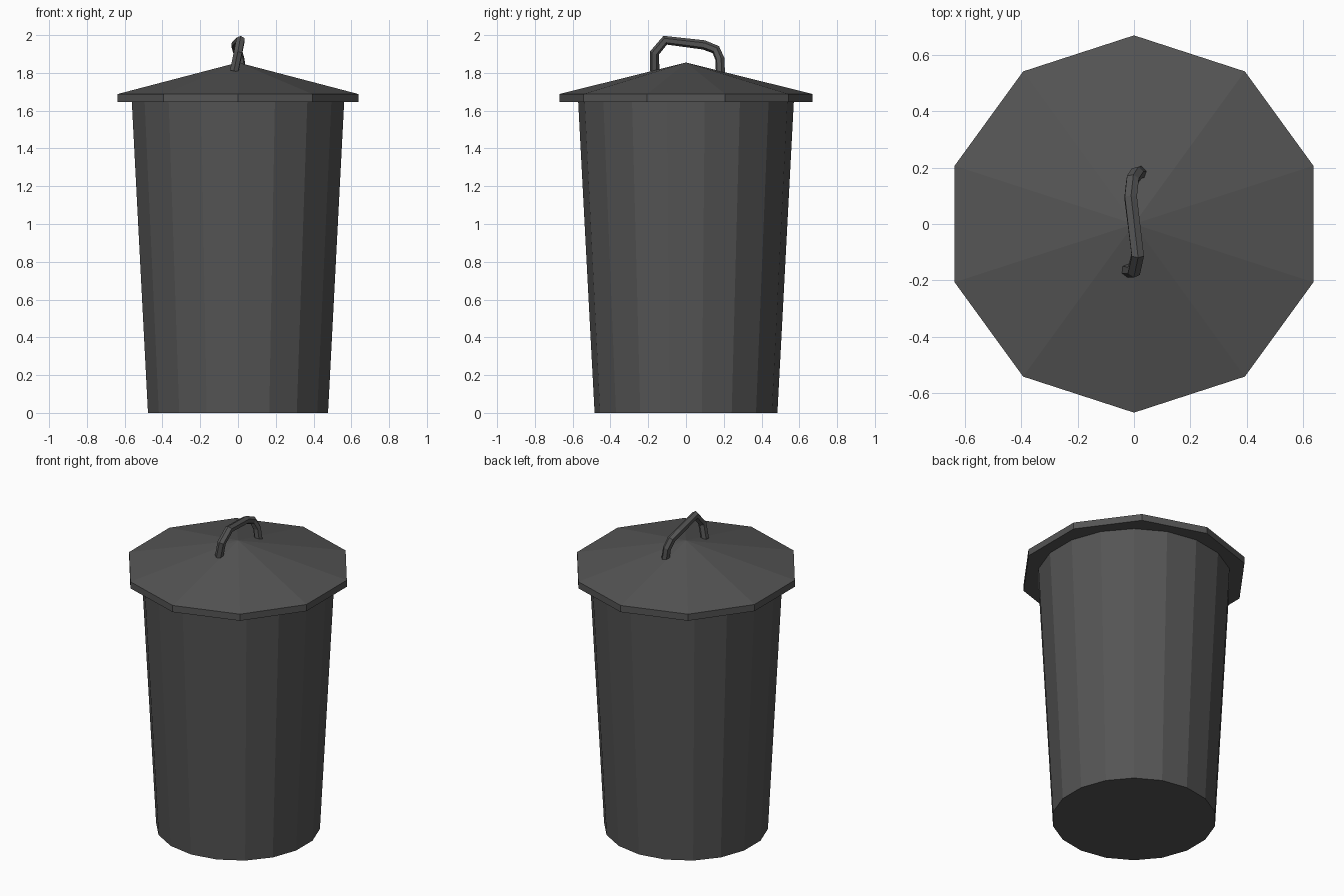
import bpy, bmesh
from math import sin, cos, tau

if "Cube" in bpy.data.objects:
    bpy.data.objects.remove(bpy.data.objects["Cube"])

mat = bpy.data.materials.new("dark_grey")
mat.diffuse_color = (0.09, 0.09, 0.09, 1)
mat.use_nodes = True
mat.node_tree.nodes["Principled BSDF"].inputs["Base Color"].default_value = mat.diffuse_color


def lathe(name, sides, profile):
    """Faceted solid from (radius, z) points, bottom to top, first vertex on the y axis."""
    bm = bmesh.new()
    rings = []
    for r, z in profile:
        if r == 0:
            rings.append([bm.verts.new((0, 0, z))] * sides)
        else:
            rings.append([bm.verts.new((r * sin(tau * i / sides), -r * cos(tau * i / sides), z))
                          for i in range(sides)])
    bm.faces.new(rings[0][::-1])
    for a, b in zip(rings, rings[1:]):
        for i in range(sides):
            j = (i + 1) % sides
            quad = [a[i], a[j], b[j], b[i]]
            bm.faces.new(list(dict.fromkeys(quad)))
    if profile[-1][0] > 0:
        bm.faces.new(rings[-1])
    mesh = bpy.data.meshes.new(name)
    bm.to_mesh(mesh)
    bm.free()
    mesh.materials.append(mat)
    obj = bpy.data.objects.new(name, mesh)
    bpy.context.collection.objects.link(obj)
    return obj


# Tapered bin body and ten-sided lid
lathe("bin_body", 18, [(0.484, 0), (0.571, 1.65)])
lathe("lid", 10, [(0.67, 1.645), (0.67, 1.688), (0, 1.855)])

# Bent handle, slightly twisted, swept along a path
path = [(-0.02, -0.165, 1.81), (0.0, -0.167, 1.905), (0.013, -0.11, 1.973),
        (-0.012, 0.095, 1.948), (-0.005, 0.158, 1.923), (0.01, 0.18, 1.872),
        (0.02, 0.182, 1.80)]
curve = bpy.data.curves.new("lid_handle", "CURVE")
curve.dimensions = "3D"
curve.bevel_depth = 0.025
curve.bevel_resolution = 1
curve.use_fill_caps = True
spline = curve.splines.new("POLY")
spline.points.add(len(path) - 1)
for p, co in zip(spline.points, path):
    p.co = (*co, 1)
spline.use_smooth = False
curve.materials.append(mat)
bpy.context.collection.objects.link(bpy.data.objects.new("lid_handle", curve))
